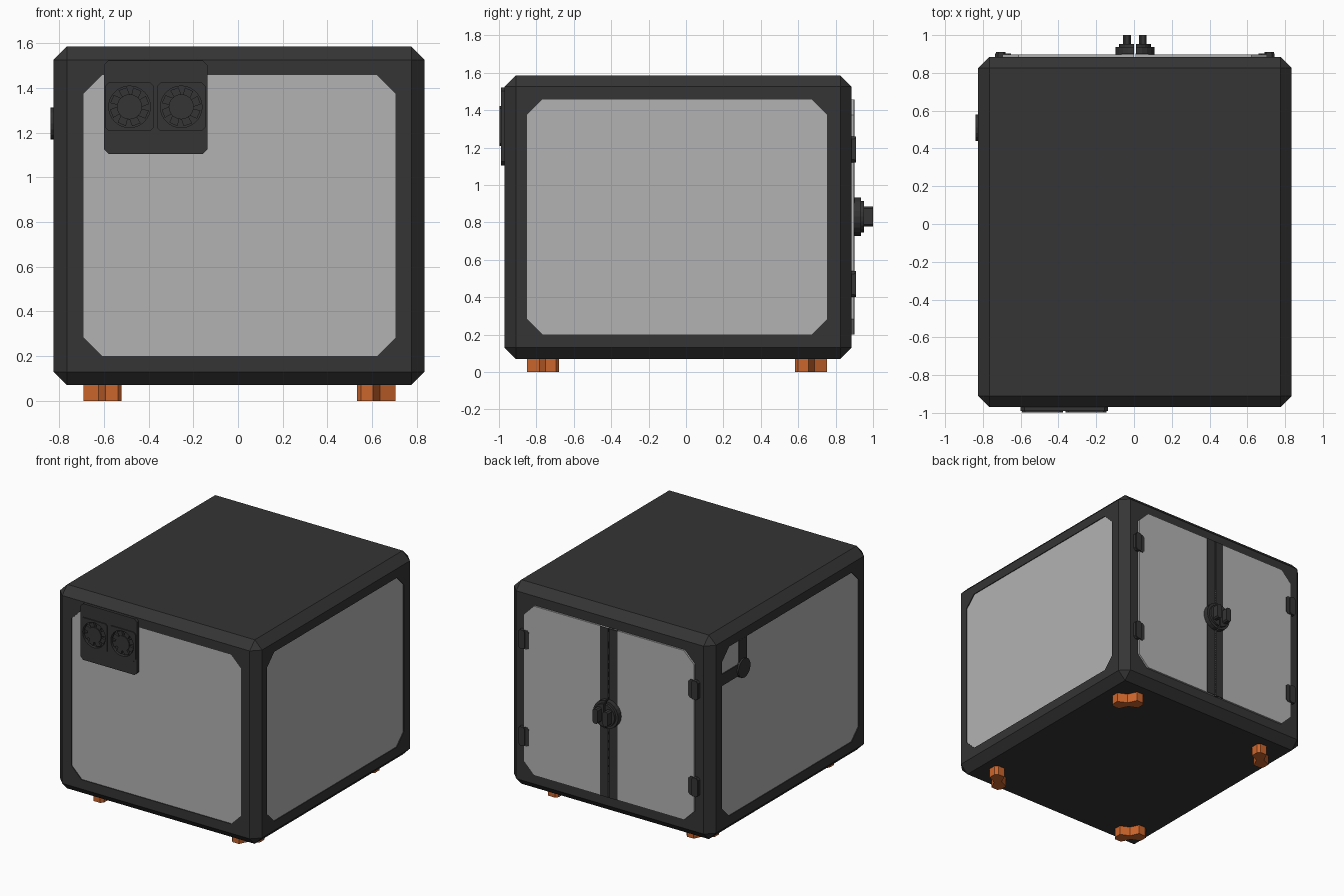
import bpy, bmesh
from math import sin, cos, pi, radians

if "Cube" in bpy.data.objects:
    bpy.data.objects.remove(bpy.data.objects["Cube"])

CX = 0.005  # centre line of the cabinet in x


def material(name, rgb):
    m = bpy.data.materials.new(name)
    m.diffuse_color = (*rgb, 1)
    m.use_nodes = True
    m.node_tree.nodes["Principled BSDF"].inputs["Base Color"].default_value = m.diffuse_color
    return m


DARK = material("dark_plastic", (0.035, 0.035, 0.035))
PANEL = material("grey_panel", (0.45, 0.45, 0.45))
ORANGE = material("orange_rubber", (0.6, 0.13, 0.025))

PLACE = {"x": lambda u, v, w: (w, u, v),
         "y": lambda u, v, w: (u, w, v),
         "z": lambda u, v, w: (u, v, w)}


def to_object(name, bm, mat):
    bmesh.ops.recalc_face_normals(bm, faces=bm.faces)
    me = bpy.data.meshes.new(name)
    bm.to_mesh(me)
    bm.free()
    ob = bpy.data.objects.new(name, me)
    bpy.context.collection.objects.link(ob)
    if mat:
        me.materials.append(mat)
    return ob


def prism(name, pts, axis, lo, hi, mat=DARK):
    """Extrude a 2D outline along an axis from lo to hi."""
    bm = bmesh.new()
    place = PLACE[axis]
    a = [bm.verts.new(place(u, v, lo)) for u, v in pts]
    b = [bm.verts.new(place(u, v, hi)) for u, v in pts]
    bm.faces.new(a)
    bm.faces.new(b)
    n = len(pts)
    for i in range(n):
        j = (i + 1) % n
        bm.faces.new((a[i], a[j], b[j], b[i]))
    return to_object(name, bm, mat)


def rect(u0, u1, v0, v1, c=0.0):
    """Rectangle outline, corners cut by c."""
    if c == 0:
        return [(u0, v0), (u1, v0), (u1, v1), (u0, v1)]
    return [(u0 + c, v0), (u1 - c, v0), (u1, v0 + c), (u1, v1 - c),
            (u1 - c, v1), (u0 + c, v1), (u0, v1 - c), (u0, v0 + c)]


def circle(u, v, r, n=32):
    return [(u + r * cos(2 * pi * i / n), v + r * sin(2 * pi * i / n)) for i in range(n)]


def cut(ob, cutter):
    mod = ob.modifiers.new("cut", "BOOLEAN")
    mod.operation = "DIFFERENCE"
    mod.solver = "EXACT"
    mod.object = cutter
    bpy.context.view_layer.objects.active = ob
    bpy.ops.object.modifier_apply(modifier=mod.name)
    bpy.data.objects.remove(cutter)


# Chamfered cabinet shell, hollowed, with window openings on four sides
shell = prism("cabinet_frame", rect(-0.825, 0.835, -0.97, 0.885), "z", 0.07, 1.585)
bm = bmesh.new()
bm.from_mesh(shell.data)
bmesh.ops.bevel(bm, geom=bm.edges[:], offset=0.06, segments=1, profile=0.5, affect="EDGES")
bm.to_mesh(shell.data)
bm.free()
front_outline = rect(-0.69, 0.705, 0.2, 1.457, 0.083)
side_outline = rect(-0.85, 0.755, 0.2, 1.457, 0.083)
cut(shell, prism("cutter", rect(-0.745, 0.755, -0.89, 0.805), "z", 0.13, 1.525))
cut(shell, prism("cutter", front_outline, "y", -1.2, 1.2))
cut(shell, prism("cutter", side_outline, "x", -1.2, 1.2))

# Fixed window panels
prism("front_panel", front_outline, "y", -0.964, -0.945, PANEL)
prism("right_panel", side_outline, "x", 0.81, 0.829, PANEL)
prism("left_panel", side_outline, "x", -0.819, -0.80, PANEL)

# Double doors on the back, with hinges, centre trim and a split knob
for side, s in (("left", -1), ("right", 1)):
    def mx(pts):
        return [(CX + s * u, v) for u, v in pts]

    w = 0.7
    prism(f"{side}_door", mx([(0.004, 0.2), (w - 0.083, 0.2), (w, 0.283), (w, 1.374),
                              (w - 0.083, 1.457), (0.004, 1.457)]), "y", 0.875, 0.898, PANEL)
    prism(f"{side}_door_trim", mx(rect(0.004, 0.072, 0.2, 1.457)), "y", 0.88, 0.902)
    for level, z in (("lower", 0.47), ("upper", 1.19)):
        prism(f"{side}_{level}_hinge", mx(rect(0.655, 0.74, z - 0.07, z + 0.07, 0.015)),
              "y", 0.88, 0.902)
        prism(f"{side}_{level}_hinge_barrel", mx(rect(0.685, 0.735, z - 0.07, z + 0.07, 0.012)),
              "y", 0.89, 0.91)

    def half_disc(r):
        a0 = 0.06
        arc = [-pi / 2 + a0 + (pi - 2 * a0) * i / 10 for i in range(11)]
        return mx([(r * cos(a), 0.83 + r * sin(a)) for a in arc])

    prism(f"{side}_knob_base", half_disc(0.103), "y", 0.895, 0.936)
    prism(f"{side}_knob_step", half_disc(0.085), "y", 0.93, 0.953)
    prism(f"{side}_knob_grip", mx(rect(0.021, 0.062, 0.777, 0.885, 0.01)), "y", 0.94, 1.0)

# Exhaust unit with two fans on the front
plate = prism("exhaust_plate", rect(-0.6, -0.137, 1.105, 1.522, 0.02), "y", -0.99, -0.96)
for side, x in (("left", -0.485), ("right", -0.254)):
    housing = prism(f"{side}_fan_housing", rect(x - 0.108, x + 0.108, 1.207, 1.423, 0.015),
                    "y", -0.997, -0.985)
    for part in (plate, housing):
        cut(part, prism("cutter", circle(x, 1.315, 0.093), "y", -1.1, -0.972))
    blades = []
    for i in range(8):
        for da, r in ((0, 0.056), (8, 0.088), (34, 0.088), (36, 0.056)):
            a = radians(45 * i + da)
            blades.append((x + r * cos(a), 1.315 + r * sin(a)))
    prism(f"{side}_fan_blades", blades, "y", -0.987, -0.965)
    prism(f"{side}_fan_hub", circle(x, 1.315, 0.056, 24), "y", -0.994, -0.965)

# Cable port with corner strips on the left panel
prism("port_vertical_strip", rect(0.465, 0.555, 1.24, 1.457), "x", -0.826, -0.81)
prism("port_horizontal_strip", rect(0.51, 0.755, 1.197, 1.283), "x", -0.826, -0.81)
prism("port_cap", circle(0.51, 1.24, 0.071, 16), "x", -0.838, -0.81)

# Bow-shaped feet across each corner
foot = [(0.1, 0), (0.155, 0), (0.172, 0.02), (0.172, 0.075), (0.105, 0.105),
        (0.075, 0.172), (0.02, 0.172), (0, 0.155), (0, 0.1), (0.068, 0.068)]
for yname, y0, sy in (("front", -0.85, 1), ("back", 0.755, -1)):
    for xname, x0, sx in (("left", -0.692, 1), ("right", 0.704, -1)):
        prism(f"{yname}_{xname}_foot", [(x0 + sx * u, y0 + sy * v) for u, v in foot],
              "z", 0.0, 0.075, ORANGE)
